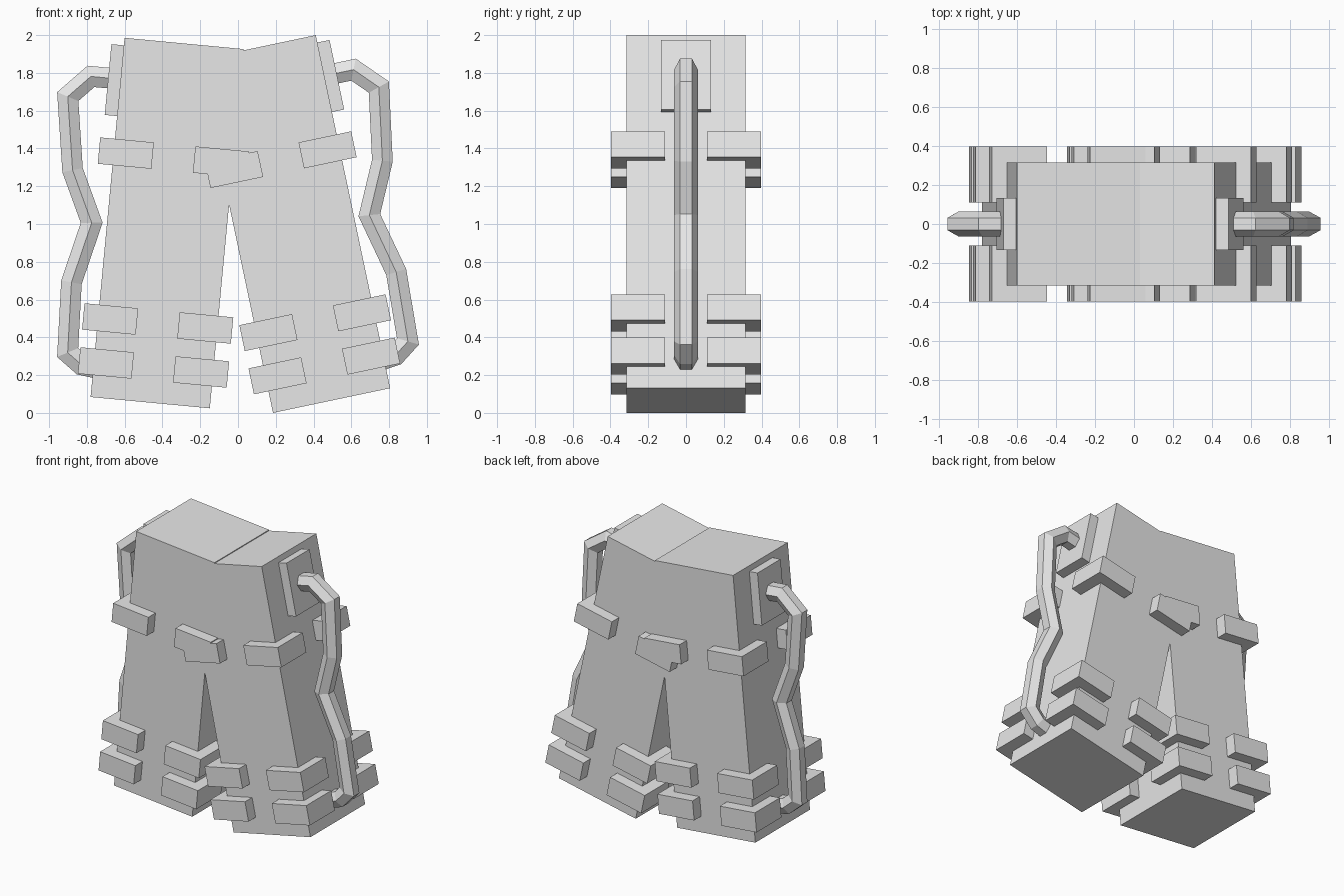
import bpy
import bmesh
import math
from mathutils import Matrix, Vector

cube = bpy.data.objects.get("Cube")
if cube:
    bpy.data.objects.remove(cube, do_unlink=True)

grey = bpy.data.materials.new("plain_grey")
grey.use_nodes = True
grey.diffuse_color = (0.8, 0.8, 0.8, 1)
grey.node_tree.nodes["Principled BSDF"].inputs["Base Color"].default_value = (0.8, 0.8, 0.8, 1)


def add_object(name, bm, frame):
    """Turn a bmesh, modelled in leg space, into a flat-shaded object."""
    bmesh.ops.recalc_face_normals(bm, faces=bm.faces[:])
    mesh = bpy.data.meshes.new(name)
    bm.to_mesh(mesh)
    bm.free()
    mesh.materials.append(grey)
    obj = bpy.data.objects.new(name, mesh)
    obj.matrix_world = frame
    bpy.context.collection.objects.link(obj)


def add_box(name, centre, size, frame):
    bm = bmesh.new()
    bmesh.ops.create_cube(bm, size=1, matrix=Matrix.Translation(centre) @ Matrix.Diagonal((*size, 1)))
    add_object(name, bm, frame)


def add_tube(name, path, radius, frame):
    """Sweep a hexagon along a path in the xz plane with mitred bends."""
    bm = bmesh.new()
    points = [Vector((x, 0, z)) for x, z in path]
    depth = Vector((0, 1, 0))
    rings = []
    for i, p in enumerate(points):
        before = (p - points[i - 1]).normalized() if i else (points[1] - p).normalized()
        after = (points[i + 1] - p).normalized() if i < len(points) - 1 else before
        tangent = (before + after).normalized()
        across = depth.cross(tangent) / tangent.dot(before)
        angles = [math.radians(30 + 60 * k) for k in range(6)]
        rings.append([bm.verts.new(p + radius * (across * math.cos(a) + depth * math.sin(a)))
                      for a in angles])
    for r, s in zip(rings, rings[1:]):
        for k in range(6):
            n = (k + 1) % 6
            bm.faces.new((r[k], r[n], s[n], s[k]))
    bm.faces.new(rings[0])
    bm.faces.new(rings[-1])
    add_object(name, bm, frame)


# Side tube path: outward distance and height in leg space
TUBE = [(0.36, 0.735), (0.475, 0.735), (0.587, 0.617), (0.525, 0.232), (0.398, -0.036),
        (0.475, -0.36), (0.46, -0.732), (0.38, -0.79), (0.30, -0.80)]
BANDS = {"waist": 0.348, "upper_ankle": -0.534, "lower_ankle": -0.768}

# Each leg is a tilted block carrying its own bands, hip plate and tube
for side_name, side, x, z, tilt in (("right", -1, -0.375, 1.005, 5.4),
                                    ("left", 1, 0.2985, 1.0, -11.9)):
    frame = Matrix.Translation((x, 0, z)) @ Matrix.Rotation(math.radians(tilt), 4, "Y")

    add_box(f"{side_name}_leg", (0, 0, 0), (0.634, 0.63, 1.91), frame)
    add_box(f"{side_name}_hip_plate", (side * 0.34, 0, 0.727), (0.086, 0.266, 0.376), frame)
    add_tube(f"{side_name}_side_tube", [(side * u, v) for u, v in TUBE], 0.063, frame)

    # Corner bands around the waist and ankle
    for band, height in BANDS.items():
        for edge, across in (("outer", side), ("inner", -side)):
            for face, front in (("front", -1), ("back", 1)):
                add_box(f"{side_name}_{band}_{edge}_{face}_band",
                        (across * 0.253, front * 0.2535, height), (0.285, 0.287, 0.14), frame)
